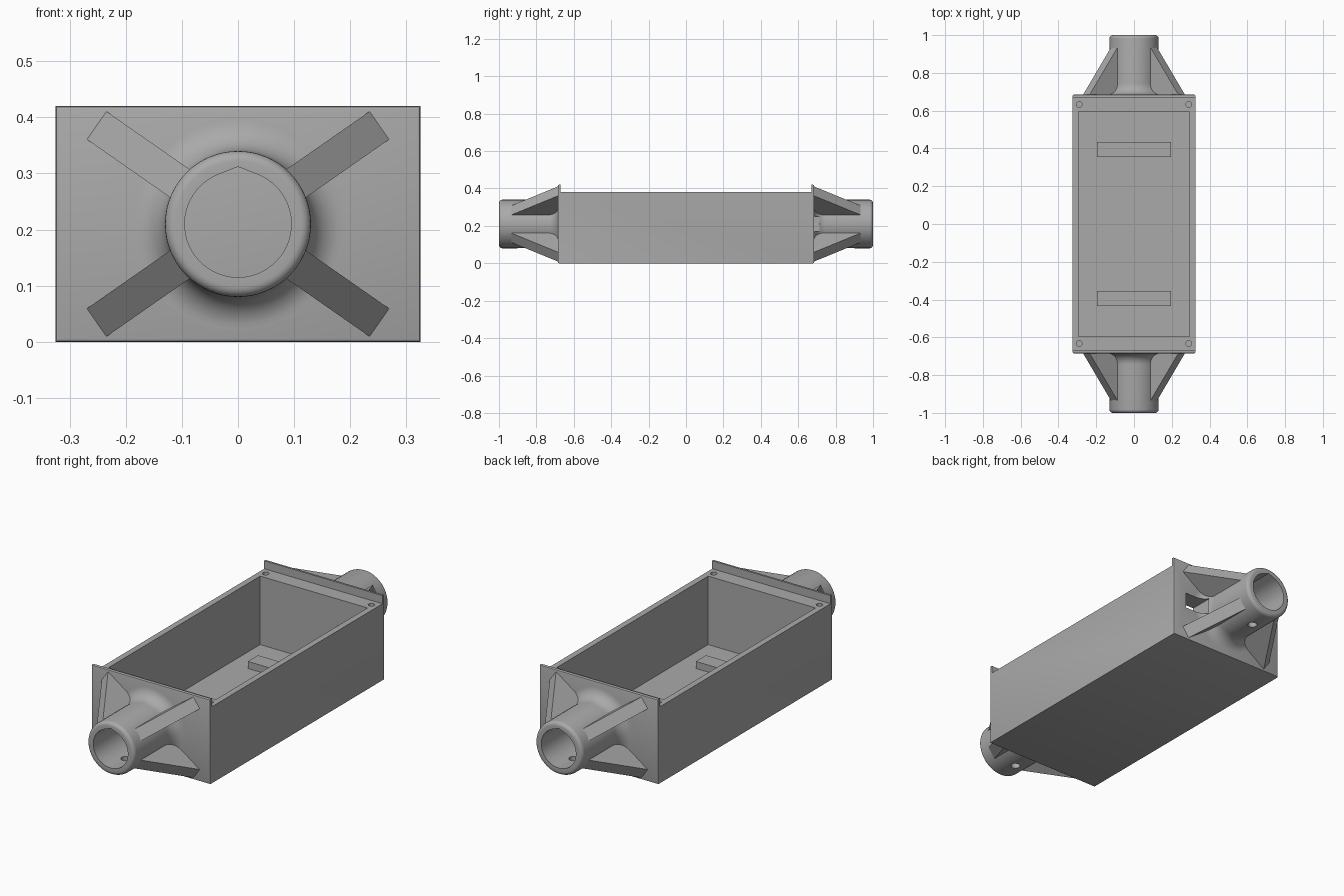
import bpy, bmesh, math
from mathutils import Vector

if "Cube" in bpy.data.objects:
    bpy.data.objects.remove(bpy.data.objects["Cube"])

grey = bpy.data.materials.new("plain_grey")
grey.diffuse_color = (0.4, 0.4, 0.4, 1)
grey.use_nodes = True
grey.node_tree.nodes["Principled BSDF"].inputs["Base Color"].default_value = grey.diffuse_color
AXIS_Z = 0.21      # height of the tube axis
WALL_Y = 0.685     # outer face of the end plates


def finish(name, bm):
    bmesh.ops.recalc_face_normals(bm, faces=bm.faces)
    mesh = bpy.data.meshes.new(name)
    bm.to_mesh(mesh)
    bm.free()
    mesh.materials.append(grey)
    obj = bpy.data.objects.new(name, mesh)
    bpy.context.collection.objects.link(obj)
    return obj


def prism_mesh(points, offset):
    """Closed polygon swept along a straight offset."""
    bm = bmesh.new()
    face = bm.faces.new([bm.verts.new(p) for p in points])
    swept = bmesh.ops.extrude_face_region(bm, geom=[face], use_keep_orig=True)["geom"]
    new = [g for g in swept if isinstance(g, bmesh.types.BMVert)]
    bmesh.ops.translate(bm, verts=new, vec=offset)
    return bm


def prism(name, points, offset):
    return finish(name, prism_mesh(points, offset))


def box(name, x0, x1, y0, y1, z0, z1):
    base = [(x0, y0, z0), (x1, y0, z0), (x1, y1, z0), (x0, y1, z0)]
    return prism(name, base, (0, 0, z1 - z0))


def peg(name, x, y, r, z0, z1, n=20):
    ring = [(x + r * math.cos(2 * math.pi * i / n),
             y + r * math.sin(2 * math.pi * i / n), z0) for i in range(n)]
    return prism(name, ring, (0, 0, z1 - z0))


def select(obj):
    bpy.ops.object.select_all(action='DESELECT')
    obj.select_set(True)
    bpy.context.view_layer.objects.active = obj


def cut(obj, cutters):
    select(obj)
    for c in cutters:
        mod = obj.modifiers.new("cut", 'BOOLEAN')
        mod.operation, mod.solver, mod.object = 'DIFFERENCE', 'EXACT', c
        bpy.ops.object.modifier_apply(modifier=mod.name)
        bpy.data.objects.remove(c)


def smooth(obj):
    select(obj)
    bpy.ops.object.shade_smooth_by_angle(angle=math.radians(30))


def cable_slot():
    return box("slot_cutter", 0.13, 0.25, 0.55, 0.715, 0.17, 0.25)


# Open case with raised end plates, softened around the end faces
half = [(WALL_Y, 0), (WALL_Y, 0.42), (0.67, 0.42), (0.67, 0.38)]
outline = half + [(-y, z) for y, z in reversed(half)]
bm = prism_mesh([(-0.325, y, z) for y, z in outline], (0.65, 0, 0))
rim = [e for e in bm.edges if all(abs(v.co.y) > 0.68 for v in e.verts)
       and e.verts[0].co.y * e.verts[1].co.y > 0]
bmesh.ops.recalc_face_normals(bm, faces=bm.faces)
bmesh.ops.bevel(bm, geom=rim, offset=0.006, segments=2, profile=0.5, affect='EDGES')
case = finish("case", bm)
cutters = [box("cavity_cutter", -0.295, 0.295, -0.595, 0.595, 0.04, 0.6), cable_slot()]
for sx in (-1, 1):
    for sy in (-1, 1):
        cutters.append(peg("screw_cutter", sx * 0.29, sy * 0.633, 0.015, 0.2, 0.5))
cut(case, cutters)
smooth(case)

# Raised bars on the case floor
for sy in (-1, 1):
    box("floor_bar", -0.195, 0.195, sy * 0.395 - 0.04, sy * 0.395 + 0.04, 0.035, 0.075)

# Tube profile as (radius, y): root fillet, straight wall, rounded mouth
profile = [(0, 0.68), (0.19, 0.68)]
for i in range(9):
    a = math.pi / 2 * i / 8
    profile.append((0.19 - 0.06 * math.sin(a), 0.745 - 0.06 * math.cos(a)))
for i in range(6):
    a = math.pi / 2 * i / 5
    profile.append((0.112 + 0.018 * math.cos(a), 0.982 + 0.018 * math.sin(a)))
profile.append((0, 1.0))

for s, end in ((-1, "front"), (1, "back")):
    # Round tube
    bm = bmesh.new()
    vs = [bm.verts.new((r, s * y, AXIS_Z)) for r, y in profile]
    es = [bm.edges.new(p) for p in zip(vs, vs[1:])]
    bmesh.ops.spin(bm, geom=vs + es, cent=(0, 0, AXIS_Z), axis=(0, 1, 0),
                   angle=2 * math.pi, steps=64, use_duplicate=False)
    bmesh.ops.remove_doubles(bm, verts=bm.verts, dist=1e-5)
    tube = finish(end + "_tube", bm)
    # Bore with a peaked top, and a screw hole underneath
    bore = [(0, s * WALL_Y, AXIS_Z + 0.102)]
    for i in range(49):
        a = math.radians(68 - 316 * i / 48)
        bore.append((0.095 * math.cos(a), s * WALL_Y, AXIS_Z + 0.095 * math.sin(a)))
    cutters = [prism("bore_cutter", bore, (0, s * 0.4, 0)),
               peg("hole_cutter", 0, s * 0.88, 0.022, 0, AXIS_Z)]
    if s > 0:
        cutters.append(cable_slot())
    cut(tube, cutters)
    smooth(tube)

    # Four diagonal gussets between tube and end plate
    for sx in (-1, 1):
        for sz in (-1, 1):
            d = Vector((sx * 0.82, 0, sz * 0.572)).normalized()
            side = Vector((-d.z, 0, d.x)) * 0.0305
            pts = [Vector((0, s * y, AXIS_Z)) + d * r - side
                   for r, y in ((0.11, 0.68), (0.307, 0.68), (0.307, WALL_Y),
                                (0.124, 0.94), (0.11, 0.94))]
            prism(end + "_gusset", pts, side * 2)
